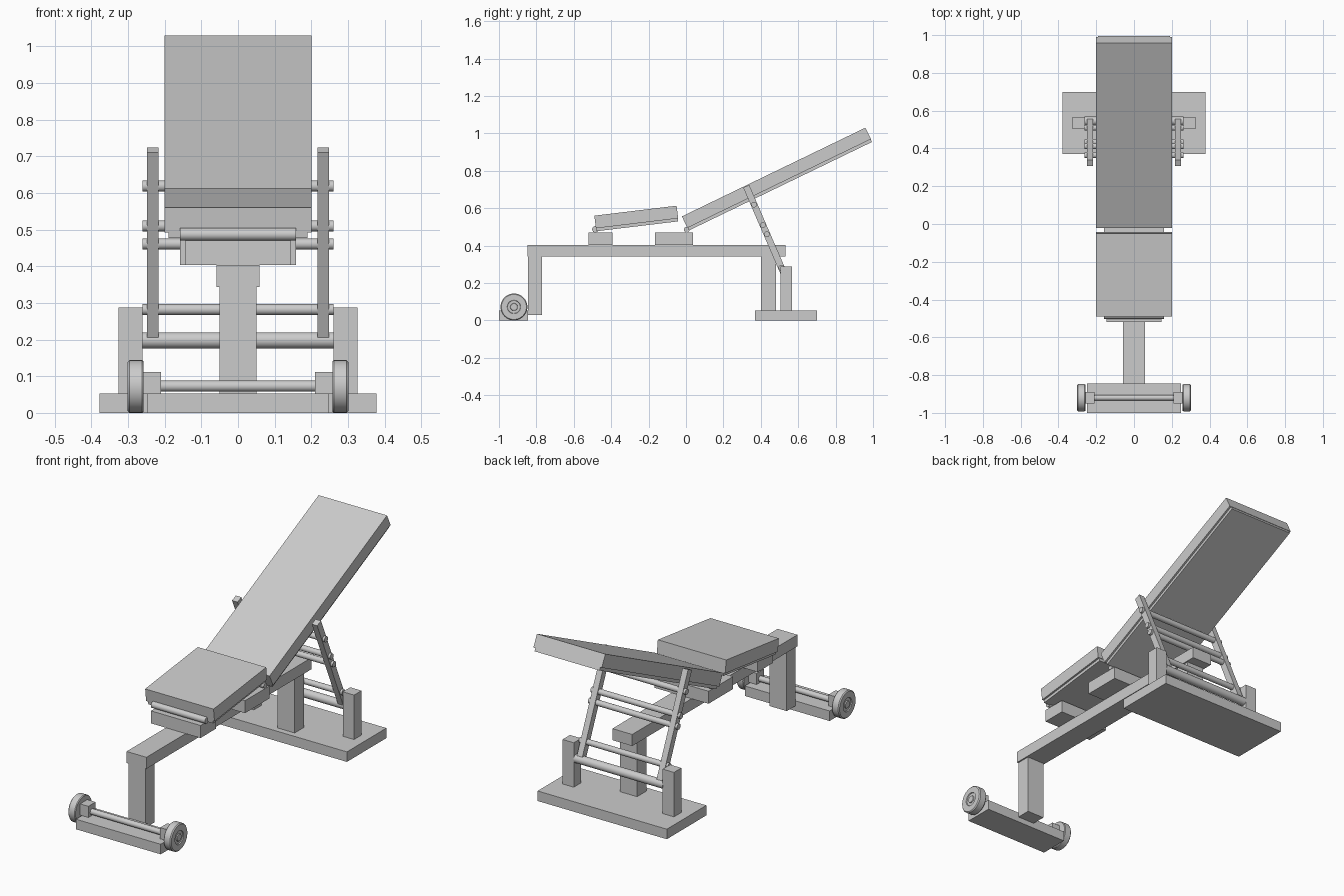
import bpy, bmesh
from math import radians, sin, cos, atan2, hypot, pi
from mathutils import Matrix, Vector

if "Cube" in bpy.data.objects:
    bpy.data.objects.remove(bpy.data.objects["Cube"])


def finish(name, bm):
    bmesh.ops.recalc_face_normals(bm, faces=bm.faces)
    me = bpy.data.meshes.new(name)
    bm.to_mesh(me)
    bm.free()
    ob = bpy.data.objects.new(name, me)
    bpy.context.collection.objects.link(ob)
    return ob


def block(name, centre, size, tilt=0.0):
    bm = bmesh.new()
    bmesh.ops.create_cube(bm, size=1, matrix=Matrix.Diagonal((*size, 1)))
    ob = finish(name, bm)
    ob.location = centre
    ob.rotation_euler.x = tilt
    return ob


def box(name, x0, x1, y0, y1, z0, z1):
    return block(name, ((x0 + x1) / 2, (y0 + y1) / 2, (z0 + z1) / 2),
                 (x1 - x0, y1 - y0, z1 - z0))


def smooth(ob):
    bpy.ops.object.select_all(action='DESELECT')
    ob.select_set(True)
    bpy.context.view_layer.objects.active = ob
    bpy.ops.object.shade_smooth_by_angle(angle=radians(30))


def lathe_x(name, profile, y, z, side=1, steps=32):
    """Spin an (x, radius) profile around the x axis."""
    bm = bmesh.new()
    vs = [bm.verts.new((side * x, 0, r)) for x, r in profile]
    es = [bm.edges.new(p) for p in zip(vs, vs[1:])]
    bmesh.ops.spin(bm, geom=vs + es, cent=(0, 0, 0), axis=(1, 0, 0),
                   angle=2 * pi, steps=steps)
    bmesh.ops.remove_doubles(bm, verts=bm.verts, dist=1e-5)
    ob = finish(name, bm)
    ob.location = (0, y, z)
    smooth(ob)
    return ob


def rod(name, half, y, z, r):
    return lathe_x(name, [(-half, 0), (-half, r), (half, r), (half, 0)], y, z)


def cushion(name, corner, angle, length):
    """Padded top with a slightly narrower backing board, tilted about x."""
    u = Vector((0, cos(angle), sin(angle)))
    n = Vector((0, -sin(angle), cos(angle)))
    p = Vector((0, *corner)) + u * length / 2
    block(name + "_pad", p - n * 0.034, (0.40, length, 0.068), angle)
    block(name + "_board", p - n * 0.076, (0.38, length - 0.004, 0.016), angle)


# frame
box("rear_base", -0.378, 0.378, 0.37, 0.70, 0, 0.053)
box("rear_post", -0.05, 0.05, 0.402, 0.48, 0.053, 0.345)
box("main_beam", -0.058, 0.058, -0.848, 0.532, 0.343, 0.404)
box("front_post", -0.05, 0.05, -0.845, -0.77, 0.028, 0.343)
box("front_base", -0.248, 0.248, -1.0, -0.845, 0, 0.053)
box("seat_support", -0.145, 0.145, -0.52, -0.392, 0.404, 0.47)
box("backrest_support", -0.158, 0.158, -0.167, 0.037, 0.404, 0.47)

# cushions and hinges
cushion("seat", (-0.49, 0.56), radians(6.9), 0.443)
cushion("backrest", (-0.022, 0.556), radians(25.8), 1.09)
rod("seat_hinge", 0.158, -0.485, 0.487, 0.017)
rod("backrest_hinge", 0.158, 0.004, 0.485, 0.015)

# ladder prop behind the backrest
top, low = Vector((0, 0.322, 0.717)), Vector((0, 0.54, 0.212))
d = top - low
tilt = atan2(-d.y, d.z)
for s, tag in ((-1, "left"), (1, "right")):
    c = (top + low) / 2 + Vector((s * 0.233, 0, 0))
    block(f"ladder_rail_{tag}", c, (0.032, 0.035, hypot(d.y, d.z)), -atan2(d.y, d.z))
    xs = sorted((s * 0.26, s * 0.326))
    box(f"ladder_post_{tag}", *xs, 0.504, 0.566, 0.053, 0.288)
    # wheel bracket and wheel with stepped hub
    xs = sorted((s * 0.21, s * 0.26))
    box(f"wheel_bracket_{tag}", *xs, -0.95, -0.89, 0.053, 0.112)
    lathe_x(f"wheel_{tag}",
            [(0.258, 0), (0.258, 0.069), (0.262, 0.072), (0.296, 0.072),
             (0.301, 0.067), (0.301, 0.036), (0.296, 0.034), (0.296, 0.02),
             (0.301, 0.018), (0.301, 0)], -0.92, 0.072, s, 40)
for i, (z, r) in enumerate(((0.619, 0.015), (0.51, 0.015), (0.461, 0.015),
                            (0.282, 0.015), (0.198, 0.022))):
    y = low.y + (z - low.z) * d.y / d.z
    rod(f"ladder_rung_{i + 1}", 0.261, y, z, r)

# front axle
rod("wheel_axle", 0.212, -0.92, 0.073, 0.015)
